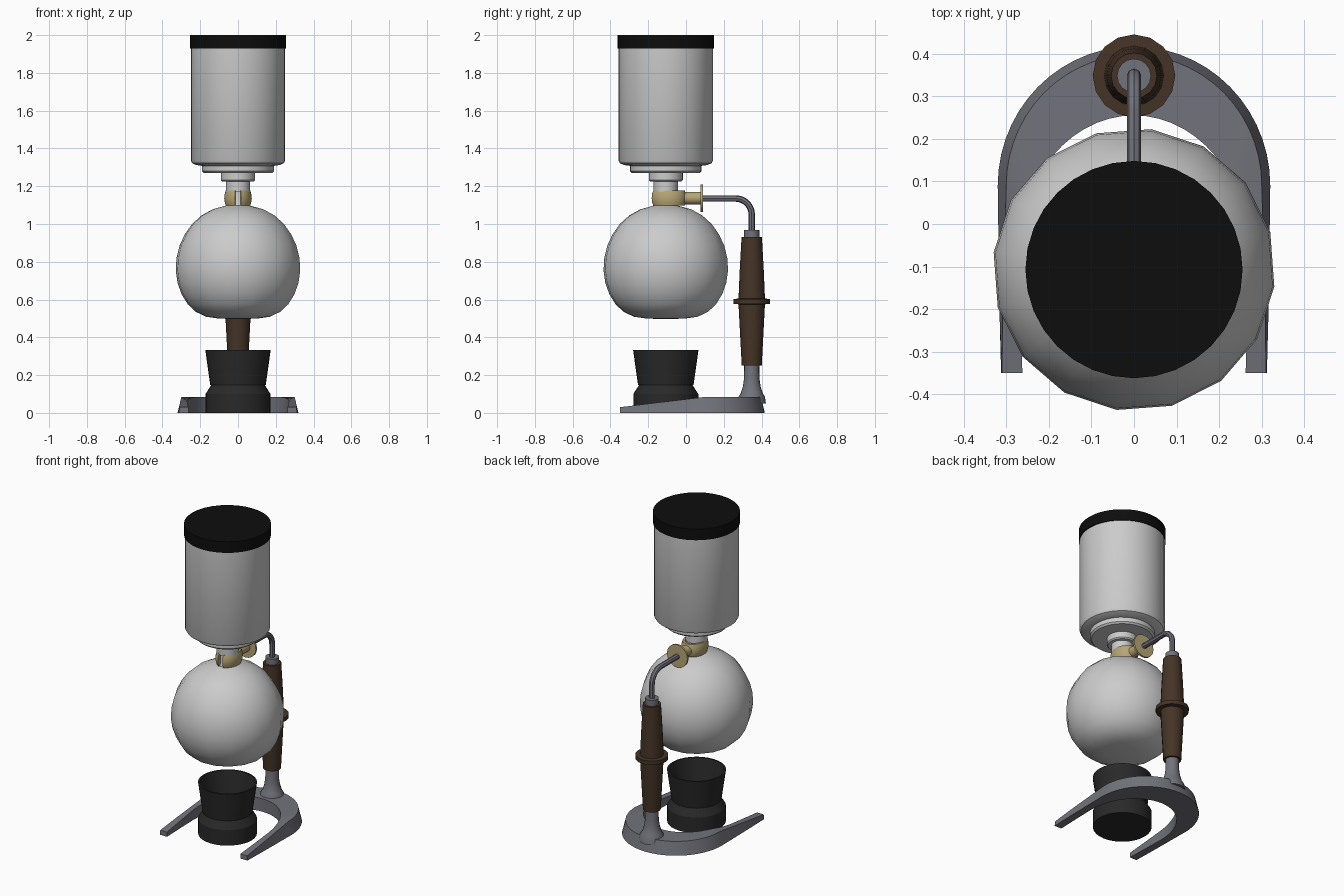
import bpy, bmesh
from math import sin, cos, pi, radians
from mathutils import Matrix

if "Cube" in bpy.data.objects:
    bpy.data.objects.remove(bpy.data.objects["Cube"])

AXIS_Y = -0.107   # axis of vessels and burner
POST_Y = 0.348    # axis of handle


def material(name, rgb):
    m = bpy.data.materials.new(name)
    m.diffuse_color = (*rgb, 1)
    m.use_nodes = True
    m.node_tree.nodes["Principled BSDF"].inputs["Base Color"].default_value = m.diffuse_color
    return m


BLACK = material("black_plastic", (0.004, 0.004, 0.004))
DARK = material("dark_enamel", (0.022, 0.022, 0.022))
WOOD = material("dark_wood", (0.06, 0.034, 0.02))
BRASS = material("brass", (0.47, 0.38, 0.18))
METAL = material("cast_metal", (0.17, 0.17, 0.2))


def smooth(ob, mat):
    if mat:
        ob.data.materials.append(mat)
    bpy.ops.object.select_all(action='DESELECT')
    ob.select_set(True)
    bpy.context.view_layer.objects.active = ob
    bpy.ops.object.shade_smooth_by_angle(angle=radians(32))
    return ob


def finish(name, bm, mat):
    bmesh.ops.remove_doubles(bm, verts=bm.verts, dist=1e-5)
    bmesh.ops.recalc_face_normals(bm, faces=bm.faces)
    me = bpy.data.meshes.new(name)
    bm.to_mesh(me)
    bm.free()
    ob = bpy.data.objects.new(name, me)
    bpy.context.collection.objects.link(ob)
    return smooth(ob, mat)


def lathe(name, profile, y, segs=32, mat=None, turn=0.0, matrix=None):
    """Revolve (radius, z) points around a vertical axis, then place it."""
    bm = bmesh.new()
    rings = []
    for i in range(segs):
        a = turn + 2 * pi * i / segs
        rings.append([bm.verts.new((r * cos(a), r * sin(a), z)) for r, z in profile])
    for i in range(segs):
        a, b = rings[i], rings[(i + 1) % segs]
        for j in range(len(profile) - 1):
            quad = [a[j], b[j], b[j + 1], a[j + 1]]
            if profile[j][0] == 0:
                quad = [a[j], b[j + 1], a[j + 1]]
            elif profile[j + 1][0] == 0:
                quad = [a[j], b[j], a[j + 1]]
            bm.faces.new(quad)
    bmesh.ops.transform(bm, matrix=matrix or Matrix.Translation((0, y, 0)), verts=bm.verts)
    return finish(name, bm, mat)


def sweep(name, sections, mat):
    """Join a list of equal-length sections into a capped solid."""
    bm = bmesh.new()
    rows = [[bm.verts.new(p) for p in s] for s in sections]
    n = len(rows[0])
    for a, b in zip(rows, rows[1:]):
        for j in range(n):
            k = (j + 1) % n
            bm.faces.new([a[j], b[j], b[k], a[k]])
    bm.faces.new(rows[0])
    bm.faces.new(rows[-1])
    return finish(name, bm, mat)


# Upper chamber and lid
lathe("upper_chamber", [(0, 1.94), (0.25, 1.94), (0.25, 1.335), (0.243, 1.322), (0.22, 1.312),
                        (0.19, 1.308), (0.19, 1.28), (0.18, 1.27), (0.09, 1.27), (0.09, 1.232),
                        (0.083, 1.225), (0.064, 1.225), (0.064, 1.17), (0, 1.17)], AXIS_Y)
lathe("lid", [(0, 1.928), (0.255, 1.928), (0.255, 2.0), (0, 2.0)], AXIS_Y, mat=BLACK)

# Lower bulb with its neck
lathe("lower_bulb", [(0, 0.497), (0.10, 0.499), (0.17, 0.509), (0.225, 0.535), (0.268, 0.575),
                     (0.302, 0.63), (0.323, 0.69), (0.332, 0.755), (0.328, 0.82), (0.312, 0.885),
                     (0.284, 0.945), (0.245, 1.0), (0.195, 1.045), (0.135, 1.078), (0.062, 1.098),
                     (0.055, 1.12), (0.055, 1.19), (0, 1.19)], AXIS_Y, segs=16, turn=radians(-7))

# Neck clamp: bulged ring, open at the front
CLAMP = [(0.72, 1.097), (0.9, 1.097), (0.98, 1.115), (1.0, 1.137), (0.98, 1.16),
         (0.9, 1.178), (0.72, 1.178)]
sections = []
for i in range(25):
    a = radians(-90 + 13 + 334 * i / 24)
    sections.append([(0.072 * s * cos(a), -0.091 + 0.093 * s * sin(a), z) for s, z in CLAMP])
sweep("neck_clamp", sections, BRASS)

# Clamp stem and round nut, turned about the y direction
lathe("clamp_nut", [(0, 0), (0.033, 0), (0.033, 0.088), (0.073, 0.088), (0.073, 0.1), (0, 0.1)],
      0, segs=20, mat=BRASS,
      matrix=Matrix.Translation((0, 0, 1.137)) @ Matrix.Rotation(-pi / 2, 4, 'X')
      @ Matrix.Translation((0, 0, -0.01)))

# Bent support rod
path = [(0.08, 1.135)]
for i in range(9):
    a = pi / 2 * (1 - i / 8)
    path.append((POST_Y - 0.085 + 0.085 * cos(a), 1.05 + 0.085 * sin(a)))
path.append((POST_Y, 0.94))
cu = bpy.data.curves.new("support_rod", 'CURVE')
cu.dimensions = '3D'
cu.bevel_depth = 0.017
cu.bevel_resolution = 2
cu.use_fill_caps = True
sp = cu.splines.new('POLY')
sp.points.add(len(path) - 1)
for p, (y, z) in zip(sp.points, path):
    p.co = (0, y, z, 1)
rod = bpy.data.objects.new("support_rod", cu)
bpy.context.collection.objects.link(rod)
bpy.context.view_layer.objects.active = rod
rod.select_set(True)
bpy.ops.object.convert(target='MESH')
smooth(bpy.context.view_layer.objects.active, METAL)

# Handle: wooden grip with collar, metal cap and flared post
lathe("handle_grip", [(0, 0.25), (0.053, 0.25), (0.07, 0.575), (0.097, 0.577), (0.097, 0.603),
                      (0.07, 0.605), (0.064, 0.75), (0.054, 0.93), (0, 0.93)],
      POST_Y, segs=16, mat=WOOD)
lathe("handle_cap", [(0, 0.92), (0.04, 0.92), (0.04, 0.968), (0, 0.968)], POST_Y, segs=16, mat=METAL)
lathe("handle_post", [(0, 0.05), (0.075, 0.05), (0.07, 0.085), (0.058, 0.105), (0.047, 0.14),
                      (0.041, 0.18), (0.04, 0.26), (0, 0.26)], POST_Y, segs=16, mat=METAL)


# Horseshoe base: wide at the back, tapering to two low front feet
def top_z(y):
    return min(0.083, 0.03 + (y + 0.35) * 0.053 / 0.43)


def base_section(xo, yo, xi, yi, inset_x, inset_y):
    ox, oy = xo - inset_x, yo - inset_y
    return [(xo, yo, 0), (ox, oy, top_z(oy)), (xi, yi, top_z(yi)), (xi, yi, 0)]


sections = [base_section(0.312, -0.35, 0.262, -0.35, 0.002, 0),
            base_section(0.316, -0.2, 0.267, -0.2, 0.008, 0)]
N = 28
for i in range(N + 1):
    a = pi * i / N
    c, s = cos(a), sin(a)
    sections.append(base_section(0.32 * c, 0.09 + 0.327 * s, 0.27 * c, -0.07 + 0.325 * s,
                                 0.02 * c, 0.02 * s))
for sec in (sections[1], sections[0]):
    sections.append([(-x, y, z) for x, y, z in sec])
sweep("horseshoe_base", sections, METAL)

# Burner: round foot and open flared cup
lathe("burner_foot", [(0, 0), (0.172, 0), (0.172, 0.1), (0.14, 0.15), (0, 0.15)], AXIS_Y, mat=DARK)
lathe("burner_cup", [(0, 0.148), (0.147, 0.148), (0.173, 0.332), (0.163, 0.332), (0.138, 0.17),
                     (0, 0.17)], AXIS_Y, mat=DARK)
